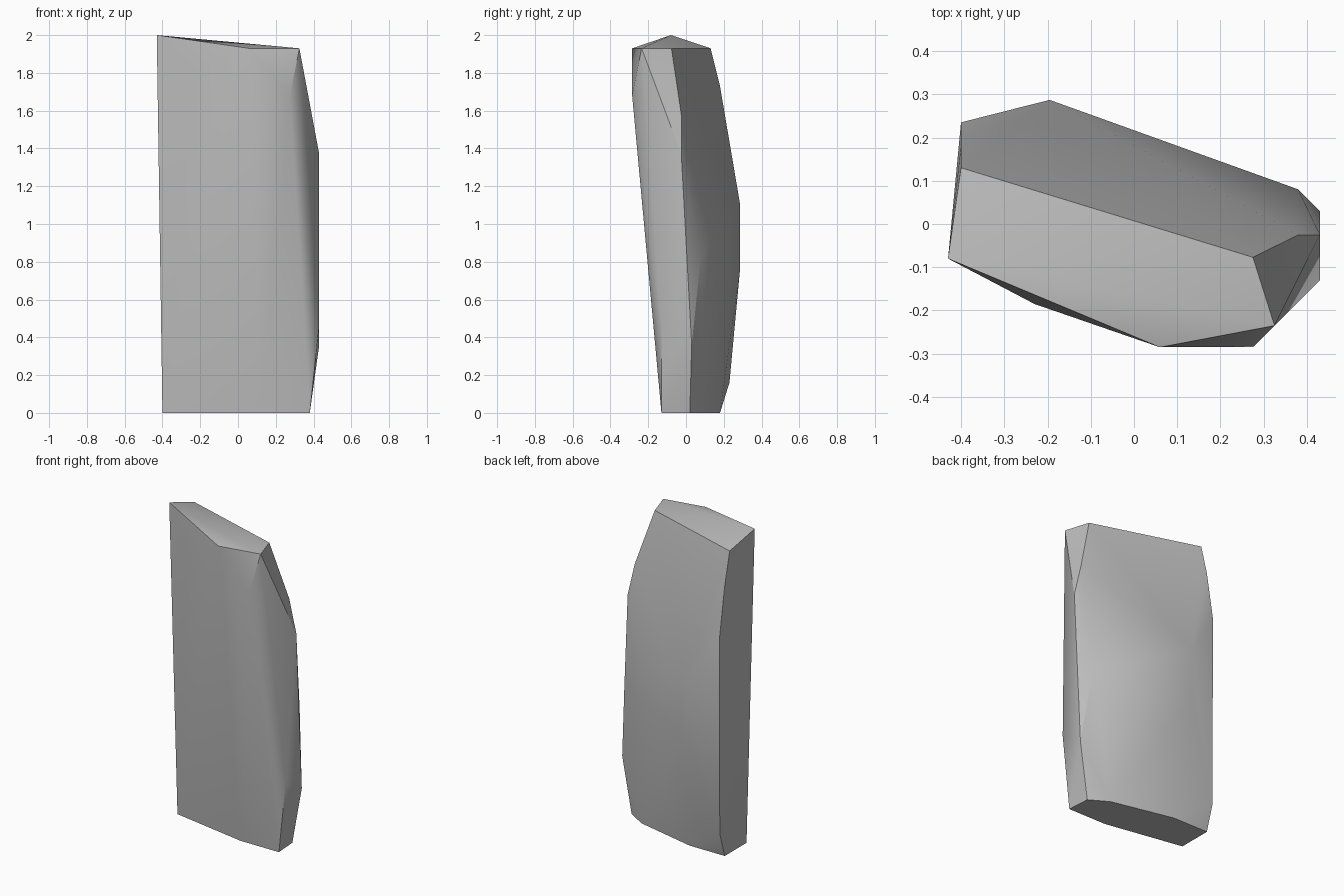
import bpy
import bmesh
import math

default = bpy.data.objects.get("Cube")
if default:
    bpy.data.objects.remove(default, do_unlink=True)

# Plain grey stone
stone = bpy.data.materials.new("grey_stone")
stone.use_nodes = True
grey = (0.5, 0.5, 0.5, 1)
stone.diffuse_color = grey
stone.node_tree.nodes["Principled BSDF"].inputs["Base Color"].default_value = grey

# Flat base outline
base = [(0.38, -0.13, 0), (0.37, 0.02, 0), (0.25, 0.09, 0), (-0.15, 0.18, 0),
        (-0.40, 0.18, 0), (-0.40, -0.04, 0), (0.11, -0.13, 0)]

# Sloping crown
crown = [(-0.43, -0.08, 2), (-0.40, 0.13, 1.93), (0.275, -0.077, 1.93),
         (0.325, -0.235, 1.93), (0.06, -0.285, 1.93)]

# Bulging back and its long outer edge
back = [(-0.40, 0.18, 1.73), (-0.40, 0.235, 1.4), (-0.40, 0.23, 0.16),
        (-0.195, 0.287, 1.1), (-0.195, 0.287, 0.77)]

# Chipped left side and front corners
chips = [(0.43, 0.03, 0.36), (0.38, 0.08, 0.83), (0.43, -0.025, 1.37),
         (0.38, -0.025, 1.58), (0.43, -0.13, 0.47), (0.275, -0.285, 1.68),
         (-0.23, -0.185, 1.8)]

# Wrap the corner points into one solid slab
bm = bmesh.new()
for point in base + crown + back + chips:
    bm.verts.new(point)
bmesh.ops.convex_hull(bm, input=bm.verts[:])
bmesh.ops.delete(bm, geom=[v for v in bm.verts if not v.link_faces], context="VERTS")
bmesh.ops.dissolve_limit(bm, angle_limit=math.radians(1),
                         verts=bm.verts[:], edges=bm.edges[:])
bmesh.ops.recalc_face_normals(bm, faces=bm.faces[:])

mesh = bpy.data.meshes.new("rock_slab")
bm.to_mesh(mesh)
bm.free()
mesh.materials.append(stone)
slab = bpy.data.objects.new("rock_slab", mesh)
bpy.context.collection.objects.link(slab)

# Soft faces with crisp broken edges
bpy.ops.object.select_all(action="DESELECT")
slab.select_set(True)
bpy.context.view_layer.objects.active = slab
bpy.ops.object.shade_smooth_by_angle(angle=math.radians(30))
